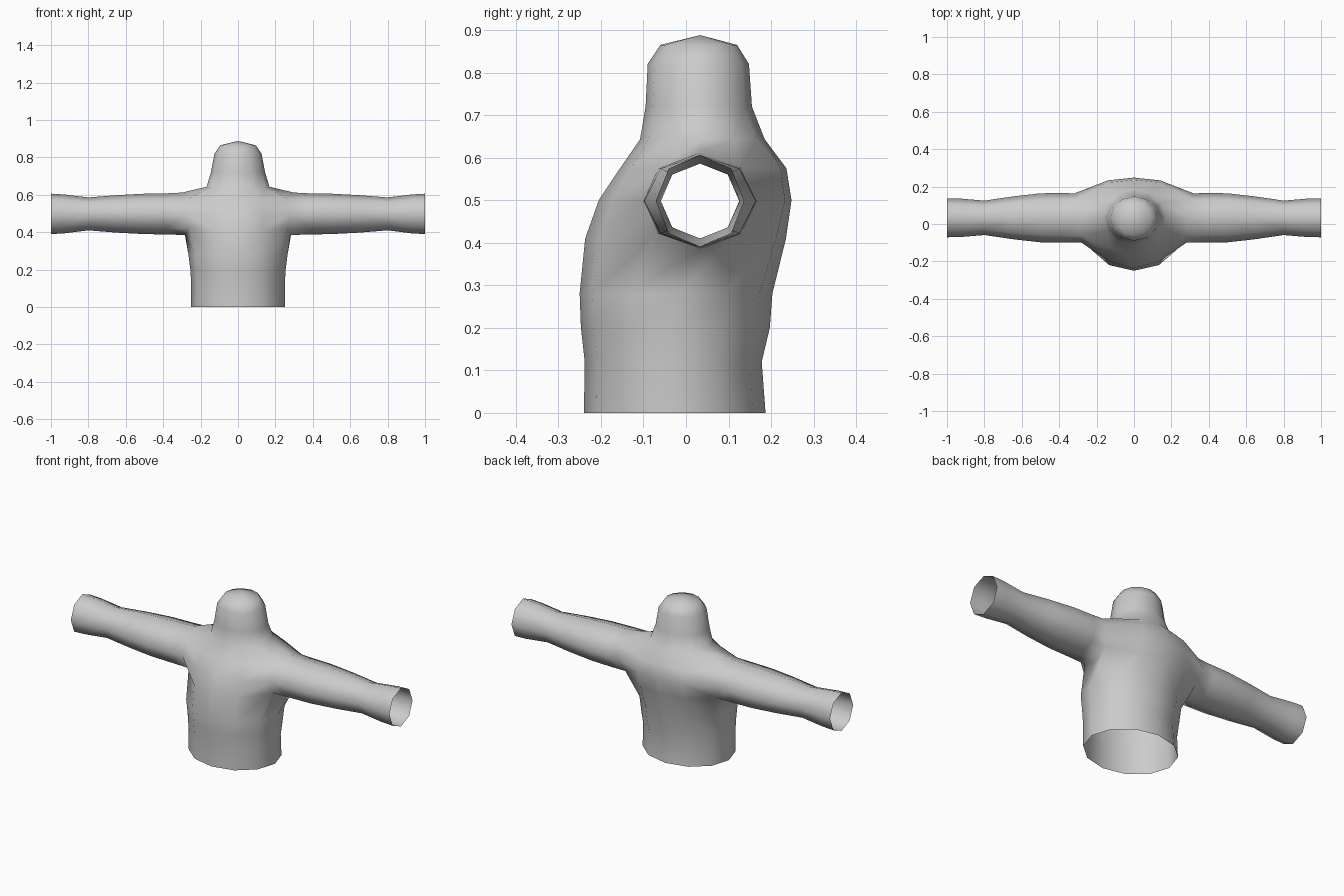
import bpy, bmesh, math

if "Cube" in bpy.data.objects:
    bpy.data.objects.remove(bpy.data.objects["Cube"])

grey = bpy.data.materials.new("grey cloth")
grey.diffuse_color = (0.6, 0.6, 0.6, 1)
grey.use_nodes = True
grey.node_tree.nodes["Principled BSDF"].inputs["Base Color"].default_value = grey.diffuse_color

bm = bmesh.new()


def half_ring(z, front, back, width):
    """Seven points from the front centre round the +x side to the back."""
    mid, depth = (front + back) / 2, (back - front) / 2
    return [(width * math.sin(math.pi * i / 6),
             mid - depth * math.cos(math.pi * i / 6), z) for i in range(7)]


# Trunk below the armholes, three rows around the armholes, then neck and head
rows = [half_ring(*r) for r in (
    (0.00, -0.24, 0.187, 0.25),
    (0.12, -0.238, 0.178, 0.25),
    (0.20, -0.247, 0.197, 0.255),
    (0.28, -0.25, 0.203, 0.265))]
rows += [
    [(0, -0.237, 0.41), (0.135, -0.2, 0.41), (0.262, -0.068, 0.422), (0.28, 0.033, 0.385),
     (0.29, 0.13, 0.422), (0.14, 0.212, 0.41), (0, 0.235, 0.41)],
    [(0, -0.205, 0.5), (0.135, -0.175, 0.5), (0.28, -0.1, 0.5), None,
     (0.32, 0.163, 0.5), (0.14, 0.233, 0.5), (0, 0.248, 0.5)],
    [(0, -0.155, 0.575), (0.125, -0.13, 0.575), (0.275, -0.065, 0.575), (0.3, 0.033, 0.612),
     (0.31, 0.13, 0.577), (0.135, 0.222, 0.575), (0, 0.236, 0.575)]]
rows += [half_ring(*r) for r in (
    (0.643, -0.108, 0.185, 0.168),
    (0.72, -0.095, 0.155, 0.145),
    (0.82, -0.09, 0.148, 0.126),
    (0.865, -0.06, 0.12, 0.095))]

grid = [[bm.verts.new(p) if p else None for p in row] for row in rows]
for a, b in zip(grid, grid[1:]):
    for i in range(6):
        quad = (a[i], a[i + 1], b[i + 1], b[i])
        if None not in quad:
            bm.faces.new(quad)

# Crown of the head
crown = bm.verts.new((0, 0.033, 0.888))
for i in range(6):
    bm.faces.new((grid[-1][i], grid[-1][i + 1], crown))

# Sleeve: eight-sided rings continuing from the armhole, open at the cuff
low, mid, top = grid[4:7]
loop = [low[3], low[4], mid[4], top[4], top[3], top[2], mid[2], low[2]]
for x, ry, rz in ((0.38, 0.133, 0.110), (0.5, 0.131, 0.108), (0.65, 0.114, 0.100),
                  (0.8, 0.092, 0.088), (0.93, 0.103, 0.104), (1.0, 0.104, 0.108)):
    ring = [bm.verts.new((x, 0.033 + ry * math.sin(math.pi * i / 4),
                          0.498 - rz * math.cos(math.pi * i / 4))) for i in range(8)]
    for i in range(8):
        j = (i + 1) % 8
        bm.faces.new((loop[i], loop[j], ring[j], ring[i]))
    loop = ring

bmesh.ops.recalc_face_normals(bm, faces=bm.faces)
# Keep the outside facing outward on the open shell
bm.faces.ensure_lookup_table()
if bm.faces[0].normal.y > 0:
    bmesh.ops.reverse_faces(bm, faces=bm.faces)
for f in bm.faces:
    f.smooth = True

mesh = bpy.data.meshes.new("hooded_top")
bm.to_mesh(mesh)
bm.free()
mesh.materials.append(grey)
top_obj = bpy.data.objects.new("hooded_top", mesh)
bpy.context.collection.objects.link(top_obj)

# Other half of the garment
mirror = top_obj.modifiers.new("mirror", 'MIRROR')
mirror.use_clip = True
mirror.merge_threshold = 0.001
